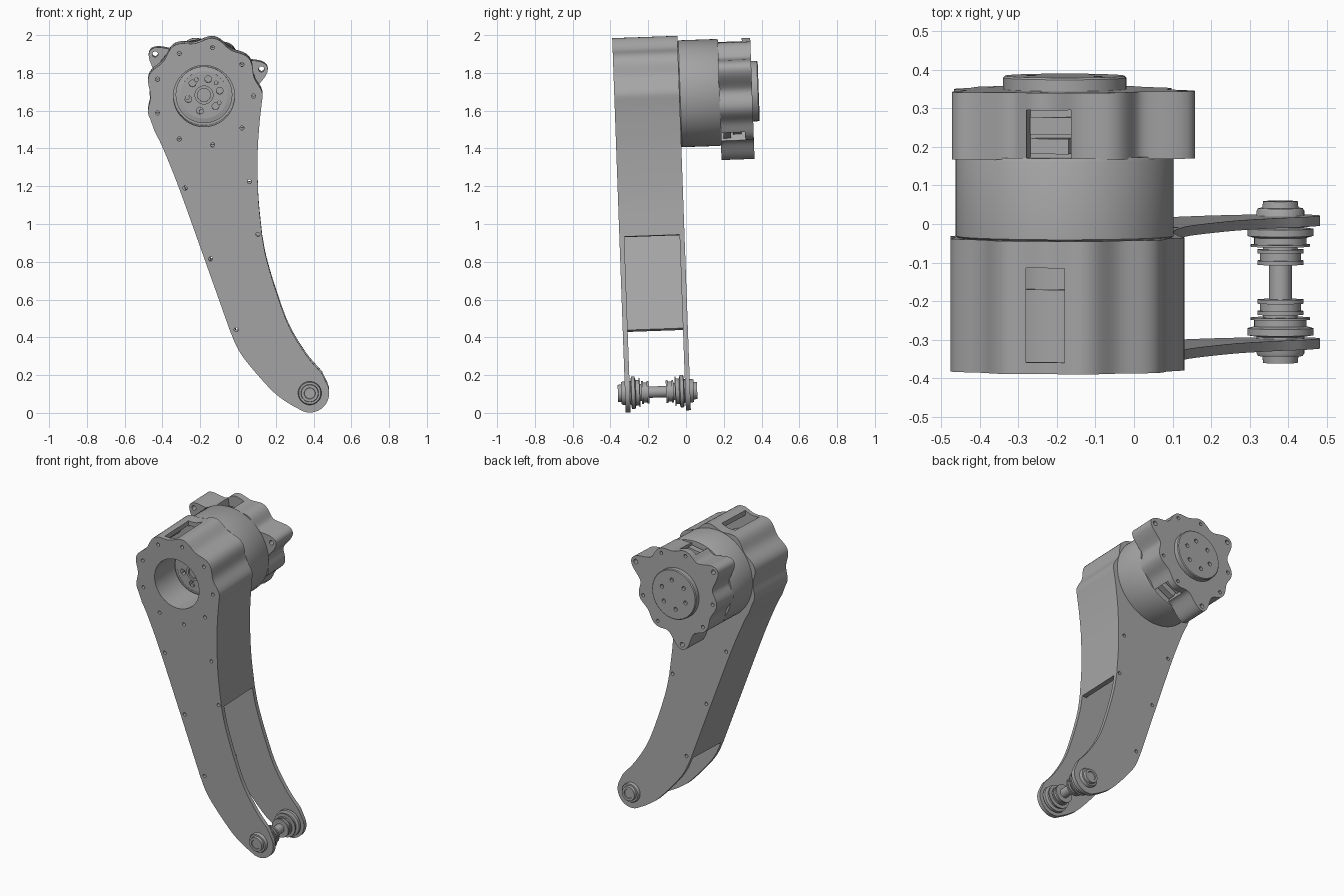
import bpy, bmesh
from math import sin, cos, pi, radians
from mathutils import Matrix, Vector

cube = bpy.data.objects.get("Cube")
if cube:
    bpy.data.objects.remove(cube)

metal = bpy.data.materials.new("matte grey")
metal.use_nodes = True
GREY = (0.38, 0.38, 0.38, 1)
metal.diffuse_color = GREY
metal.node_tree.nodes["Principled BSDF"].inputs["Base Color"].default_value = GREY

# The whole limb leans slightly about the x axis
LEAN = Matrix.Translation((0, 0, 1)) @ Matrix.Rotation(0.036, 4, 'X') @ Matrix.Translation((0, 0, -1))
HX, HZ = -0.18, 1.69       # hip axis
FX, FZ = 0.38, 0.117       # ankle axis
FRONT, BACK, PLATE = -0.355, -0.01, 0.026


def finish(name, bm):
    bmesh.ops.recalc_face_normals(bm, faces=bm.faces)
    me = bpy.data.meshes.new(name)
    bm.to_mesh(me)
    bm.free()
    me.materials.append(metal)
    ob = bpy.data.objects.new(name, me)
    bpy.context.collection.objects.link(ob)
    ob.matrix_world = LEAN
    return ob


def add_prism(bm, pts, y0, y1):
    a = [bm.verts.new((x, y0, z)) for x, z in pts]
    b = [bm.verts.new((x, y1, z)) for x, z in pts]
    bm.faces.new(a)
    bm.faces.new(b[::-1])
    for i in range(len(a)):
        j = (i + 1) % len(a)
        bm.faces.new((a[i], b[i], b[j], a[j]))


def prism(name, pts, y0, y1):
    bm = bmesh.new()
    add_prism(bm, pts, y0, y1)
    return finish(name, bm)


def circle(cx, cz, r, n=24):
    return [(cx + r * cos(2 * pi * i / n), cz + r * sin(2 * pi * i / n)) for i in range(n)]


def around(cx, cz, r, n, start=0):
    return circle_from(cx, cz, r, [start + 360 * i / n for i in range(n)])


def circle_from(cx, cz, r, degs):
    return [(cx + r * cos(radians(d)), cz + r * sin(radians(d))) for d in degs]


def pegs(name, centres, r, y0, y1, n=16):
    bm = bmesh.new()
    for x, z in centres:
        add_prism(bm, circle(x, z, r, n), y0, y1)
    return finish(name, bm)


def lathe(name, cx, cz, profile, n=64):
    """Turn (radius, y) pairs about an axis along y."""
    bm = bmesh.new()
    rings = [[bm.verts.new((x, y, z)) for x, z in circle(cx, cz, r, n)] for r, y in profile]
    for a, b in zip(rings, rings[1:]):
        for i in range(n):
            j = (i + 1) % n
            bm.faces.new((a[i], b[i], b[j], a[j]))
    bm.faces.new(rings[0])
    bm.faces.new(rings[-1])
    return finish(name, bm)


def block(name, deg, r0, r1, width, y0, y1):
    """Box reaching outward from the hip axis in one direction."""
    d = Vector((cos(radians(deg)), sin(radians(deg))))
    s = Vector((-d.y, d.x)) * width / 2
    c = Vector((HX, HZ))
    return prism(name, [c + d * r0 - s, c + d * r1 - s, c + d * r1 + s, c + d * r0 + s], y0, y1)


def cut(ob, *cutters):
    for c in cutters:
        c.hide_render = True
        m = ob.modifiers.new("cut", 'BOOLEAN')
        m.operation, m.solver, m.object = 'DIFFERENCE', 'EXACT', c
    bpy.context.view_layer.update()
    me = bpy.data.meshes.new_from_object(ob.evaluated_get(bpy.context.evaluated_depsgraph_get()))
    ob.modifiers.clear()
    ob.data = me


def smooth_path(pts, n=5):
    p = [Vector(q) for q in pts]
    p = [2 * p[0] - p[1]] + p + [2 * p[-1] - p[-2]]
    out = []
    for a, b, c, d in zip(p, p[1:], p[2:], p[3:]):
        for i in range(n):
            t = i / n
            out.append(0.5 * (2 * b + (c - a) * t + (2 * a - 5 * b + 4 * c - d) * t * t
                              + (3 * b - a - 3 * c + d) * t ** 3))
    return out + [p[-2]]


# Limb outline: scalloped head, straight rear edge, rounded foot, curved front edge
head = [Vector((HX + r * cos(t), HZ + r * sin(t)))
        for t in (radians(d) for d in range(-4, 205, 3))
        for r in [0.297 + 0.014 * cos(9 * t)]]
rear_edge = smooth_path([(-0.44, 1.5), (-0.4, 1.42), (-0.315, 1.21), (-0.175, 0.82), (-0.04, 0.44)])
heel = smooth_path([(-0.04, 0.44), (0, 0.35), (0.06, 0.265), (0.18, 0.13), (0.26, 0.068), (0.325, 0.031)])[1:]
toe = [Vector(p) for p in circle_from(FX, FZ, 0.103, range(-112, 31, 8))]
shin = smooth_path([(0.445, 0.22), (0.36, 0.32), (0.27, 0.47), (0.2, 0.66), (0.15, 0.83), (0.128, 0.945)])
calf = smooth_path([(0.128, 0.945), (0.11, 1.12), (0.104, 1.26), (0.105, 1.42), (0.115, 1.56)])
outline = head + rear_edge + heel + toe + shin + calf[1:]

# Side plates with screw holes; the front one has the hip opening
screws = around(HX, HZ, 0.262, 9) + [(0.06, 1.238), (0.105, 0.958), (-0.28, 1.203), (-0.145, 0.828), (-0.01, 0.453)]
front_plate = prism("front_plate", outline, FRONT, FRONT + PLATE)
back_plate = prism("back_plate", outline, BACK - PLATE, BACK)
screw_cutter = pegs("screw_cutter", screws, 0.011, -0.5, 0.2)
hip_cutter = pegs("hip_cutter", [(HX, HZ)], 0.162, -0.5, -0.3, 64)
cut(front_plate, screw_cutter, hip_cutter)
cut(back_plate, screw_cutter)

# Wall between the plates, open along the lower shin, with a slot on top
path = calf + head + rear_edge
inner = []
for i, p in enumerate(path):
    t = (path[min(i + 1, len(path) - 1)] - path[max(i - 1, 0)]).normalized()
    inner.append(p + Vector((-t.y, t.x)) * 0.03)
wall = prism("limb_wall", path + inner[::-1], FRONT + PLATE, BACK - PLATE)
slot_cutter = prism("slot_cutter", [(-0.28, 1.8), (-0.18, 1.8), (-0.18, 2.1), (-0.28, 2.1)], FRONT + 0.03, BACK - 0.07)
cut(wall, slot_cutter)

# Hip opening sleeve and output hub inside it
lathe("hip_sleeve", HX, HZ, [(0.162, -0.14), (0.162, FRONT + 0.003), (0.174, FRONT + 0.003), (0.174, -0.14)])
hub = lathe("output_hub", HX, HZ, [(0.15, -0.03), (0.15, -0.16), (0.125, -0.165), (0.125, -0.17),
                                   (0.05, -0.17), (0.05, -0.185), (0.035, -0.185), (0.035, -0.175)])
hub_cutter = pegs("hub_cutter", around(HX, HZ, 0.086, 6, 15), 0.018, -0.3, -0.14)
cut(hub, hub_cutter)
pegs("hub_bolts", around(HX, HZ, 0.09, 5, 45), 0.012, -0.178, -0.16)

# Motor drum
lathe("motor_drum", HX, HZ, [(0.275, -0.012), (0.283, -0.006), (0.283, 0.195), (0.278, 0.205)], 96)

# Scalloped motor housing with three ears and two connector windows
rim = []
for d in range(0, 360, 2):
    t = radians(d - 22)
    r = 0.276 + 0.012 * cos(9 * t) + 0.074 * max(0, cos(3 * t)) ** 4
    rim.append((HX + r * cos(radians(d)), HZ + r * sin(radians(d))))
housing = prism("motor_housing", rim, 0.2, 0.375)
ears = around(HX, HZ, 0.328, 3, 22)
ear_cutter = pegs("ear_cutter", ears, 0.015, 0.1, 0.5)
lobes = [p for i, p in enumerate(around(HX, HZ, 0.258, 9, 22)) if i % 3]
lobe_cutter = pegs("lobe_cutter", lobes, 0.011, 0.35, 0.5)
windows = [block("window_cutter", a, 0.2, 0.5, 0.115, 0.195, 0.33) for a in (99, -62)]
cut(housing, ear_cutter, lobe_cutter, *windows)
for a in (99, -62):
    block("connector", a, 0.19, 0.25, 0.1, 0.215, 0.255)
    block("connector_board", a, 0.19, 0.225, 0.11, 0.265, 0.31)

# Rear cap with six bolt holes
cap = lathe("rear_cap", HX, HZ, [(0.16, 0.37), (0.16, 0.405), (0.155, 0.41)])
cap_cutter = pegs("cap_cutter", around(HX, HZ, 0.092, 6, 20), 0.013, 0.39, 0.5)
cut(cap, cap_cutter)

# Ankle axle: half profile as (radius, distance from middle), mirrored
half = [(0.03, 0.045), (0.06, 0.045), (0.06, 0.056), (0.053, 0.056), (0.053, 0.075), (0.06, 0.075),
        (0.06, 0.085), (0.045, 0.085), (0.045, 0.092), (0.077, 0.092), (0.077, 0.098), (0.068, 0.098),
        (0.068, 0.115), (0.086, 0.12), (0.086, 0.138), (0.062, 0.142), (0.062, 0.185), (0.058, 0.192),
        (0.047, 0.192), (0.045, 0.21), (0.03, 0.21), (0.028, 0.205)]
MID = (FRONT + BACK) / 2
lathe("ankle_axle", FX, FZ, [(r, MID - d) for r, d in half[::-1]] + [(r, MID + d) for r, d in half], 48)

# Remove cutters, shade curved faces smooth
for ob in list(bpy.data.objects):
    if "_cutter" in ob.name:
        bpy.data.objects.remove(ob)
for ob in bpy.context.collection.objects:
    if ob.type == 'MESH':
        ob.select_set(True)
        bpy.context.view_layer.objects.active = ob
bpy.ops.object.shade_smooth_by_angle(angle=radians(30))
